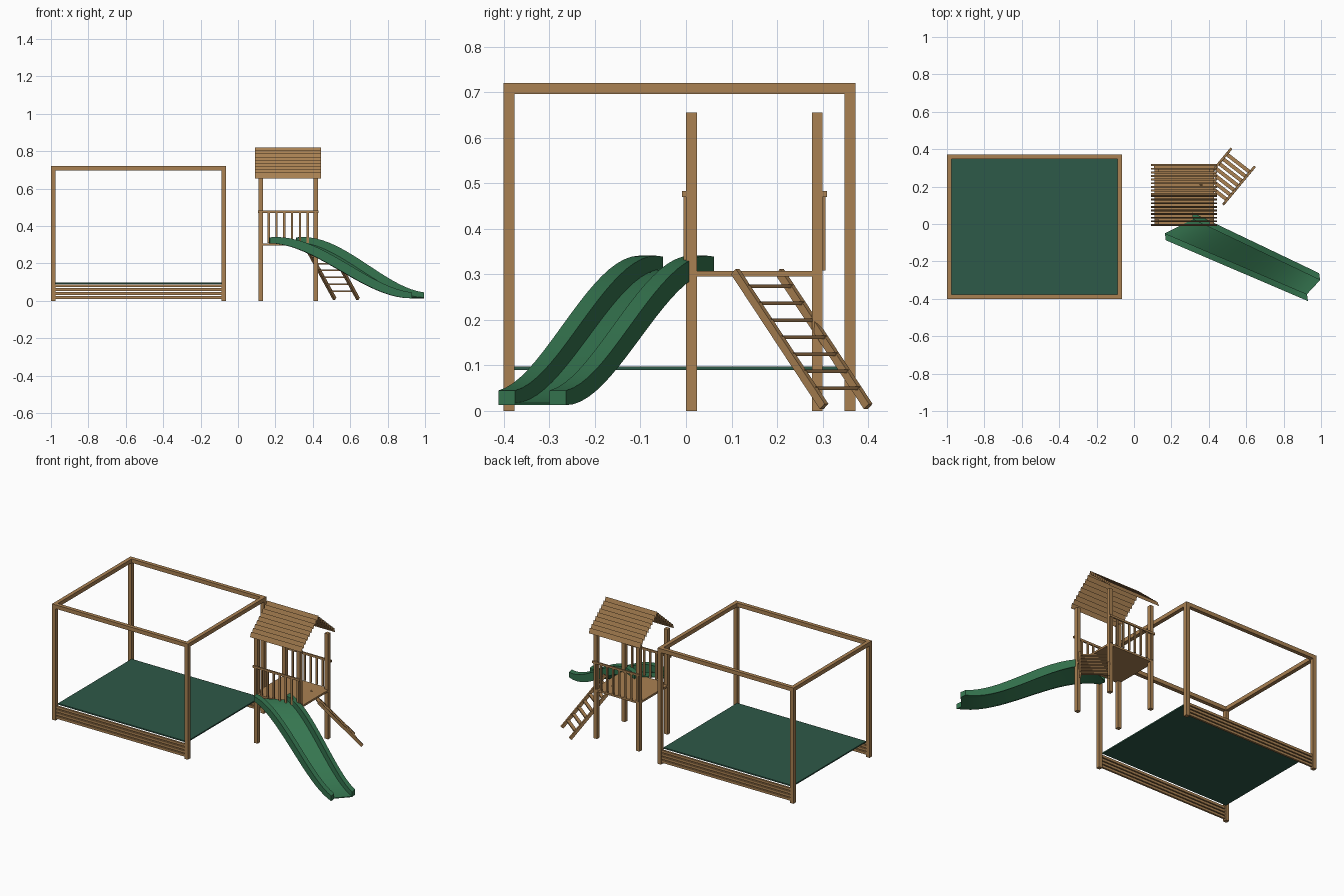
import bpy, bmesh, math
from mathutils import Vector, Matrix

if "Cube" in bpy.data.objects:
    bpy.data.objects.remove(bpy.data.objects["Cube"])


def material(name, rgb):
    m = bpy.data.materials.new(name)
    m.use_nodes = True
    m.diffuse_color = (*rgb, 1)
    m.node_tree.nodes["Principled BSDF"].inputs["Base Color"].default_value = (*rgb, 1)
    return m


WOOD = material("warm wood", (0.40, 0.22, 0.085))
MAT_GREEN = material("dark green mat", (0.027, 0.10, 0.065))
SLIDE_GREEN = material("slide green", (0.036, 0.18, 0.08))


def finish(bm, name, mat):
    mesh = bpy.data.meshes.new(name)
    bm.to_mesh(mesh)
    bm.free()
    mesh.materials.append(mat)
    obj = bpy.data.objects.new(name, mesh)
    bpy.context.collection.objects.link(obj)
    return obj


def box(name, x, y, z, mat=WOOD):
    """Box from (min, max) pairs on each axis."""
    bm = bmesh.new()
    size = [b - a for a, b in (x, y, z)]
    mid = [(a + b) / 2 for a, b in (x, y, z)]
    bmesh.ops.create_cube(bm, size=1, matrix=Matrix.Translation(mid) @ Matrix.Diagonal((*size, 1)))
    return finish(bm, name, mat)


def beam(name, a, b, side, width, depth, mat=WOOD):
    """Bar from a to b, width measured along the side direction."""
    a, b = Vector(a), Vector(b)
    axis = (b - a).normalized()
    s = (side - axis * side.dot(axis)).normalized()
    rot = Matrix((s, axis.cross(s), axis)).transposed().to_4x4()
    bm = bmesh.new()
    bmesh.ops.create_cube(bm, size=1, matrix=Matrix.Translation((a + b) / 2) @ rot
                          @ Matrix.Diagonal((width, depth, (b - a).length, 1)))
    return finish(bm, name, mat)


# Open play frame: posts, top beams, low boards and mat
T = 0.024
FX, FY, FZ = (-1.0, -0.065), (-0.4, 0.372), 0.72


def ends(span, t=T):
    return ((span[0], span[0] + t), (span[1] - t, span[1]))


for sx in ends(FX):
    for sy in ends(FY):
        box("frame_post", sx, sy, (0, FZ - T))
    box("frame_side_beam", sx, FY, (FZ - T, FZ))
inner_x = (FX[0] + T, FX[1] - T)
for sy in ends(FY):
    box("frame_cross_beam", inner_x, sy, (FZ - T, FZ))
    mid = sum(sy) / 2
    for i in range(4):
        z = 0.01 + 0.021 * i
        box("low_board", inner_x, (mid - 0.006, mid + 0.006), (z, z + 0.015))
box("play_mat", inner_x, (FY[0] + T, FY[1] - T), (0.09, 0.098), MAT_GREEN)

# Tower: posts and deck
TX, TY = (0.11, 0.427), (0.0, 0.3)
DECK = 0.307
for sx in ends(TX):
    for sy in ends(TY):
        box("tower_post", sx, sy, (0, 0.655))
box("tower_deck", TX, TY, (0.295, DECK))

# Railings on the front and back
for edge, out in ((TY[0], -1), (TY[1], 1)):
    box("top_rail", (TX[0] - 0.003, TX[1] + 0.003), sorted((edge, edge + out * 0.009)), (0.47, 0.483))
    for i in range(8):
        x = 0.122 + 0.0418 * i
        box("baluster", (x - 0.006, x + 0.006), sorted((edge - out * 0.001, edge + out * 0.006)), (0.308, 0.472))

# Gable roof of thin overlapping slats
ROWS, RIDGE, HALF, EAVE, RISE = 9, 0.155, 0.165, 0.655, 0.165
LAP_Y, LAP_Z = 0.010, 0.030
for side, label in ((-1, "front"), (1, "back")):
    bm = bmesh.new()
    for i in range(ROWS):
        f = i / (ROWS - 1)
        d = HALF - (HALF - LAP_Y) * f
        z = EAVE + (RISE - LAP_Z) * f
        low, high = RIDGE + side * d, RIDGE + side * (d - LAP_Y)
        pts = [(0.09, low, z), (0.445, low, z), (0.445, high, z + LAP_Z), (0.09, high, z + LAP_Z)]
        bm.faces.new([bm.verts.new(p) for p in (pts if side < 0 else pts[::-1])])
    finish(bm, "roof_slats_" + label, WOOD)

# Ladder
near_top, near_foot = Vector((0.48, 0.108, 0.306)), Vector((0.642, 0.303, 0.01))
across = Vector((-0.125, 0.097, 0))
for off in (Vector(), across):
    beam("ladder_rail", near_top + off, near_foot + off, across, 0.013, 0.018)
for i in range(7):
    z = 0.05 + 0.0373 * i
    p = near_foot.lerp(near_top, (z - near_foot.z) / (near_top.z - near_foot.z))
    beam("ladder_rung", p, p + across, Vector((0, 0, 1)), 0.008, 0.02)

# Slide: two thick side walls and a chute, swept along an S-shaped drop
STEPS = 20
THICK = Vector((0.005, -0.037, 0))
far_line = (Vector((0.165, -0.05, 0)), Vector((0.925, -0.375, 0)))
near_line = (Vector((0.31, 0.062, 0)), Vector((0.99, -0.263, 0)))


def chute_z(t):
    return 0.013 + 0.294 * (1 - t * t * (3 - 2 * t))


def sweep(name, section):
    """Closed strip through the four-point section(t)."""
    bm = bmesh.new()
    rings = [[bm.verts.new(p) for p in section(k / STEPS)] for k in range(STEPS + 1)]
    for a, b in zip(rings, rings[1:]):
        for i in range(4):
            j = (i + 1) % 4
            bm.faces.new((a[i], a[j], b[j], b[i]))
    bm.faces.new(rings[0])
    bm.faces.new(rings[-1])
    bmesh.ops.recalc_face_normals(bm, faces=bm.faces)
    obj = finish(bm, name, SLIDE_GREEN)
    bpy.ops.object.select_all(action="DESELECT")
    obj.select_set(True)
    bpy.context.view_layer.objects.active = obj
    bpy.ops.object.shade_smooth_by_angle(angle=math.radians(30))


def wall_section(line):
    def section(t):
        a = line[0].lerp(line[1], t)
        b = a + THICK
        low = Vector((0, 0, chute_z(t)))
        high = low + Vector((0, 0, 0.032 + 0.026 * math.sin(math.pi * t)))
        return a + low, b + low, b + high, a + high
    return section


def floor_section(t):
    a = far_line[0].lerp(far_line[1], t)
    b = near_line[0].lerp(near_line[1], t) + THICK
    low = Vector((0, 0, chute_z(t)))
    high = low + Vector((0, 0, 0.005))
    return a + low, b + low, b + high, a + high


sweep("slide_far_wall", wall_section(far_line))
sweep("slide_near_wall", wall_section(near_line))
sweep("slide_chute", floor_section)
